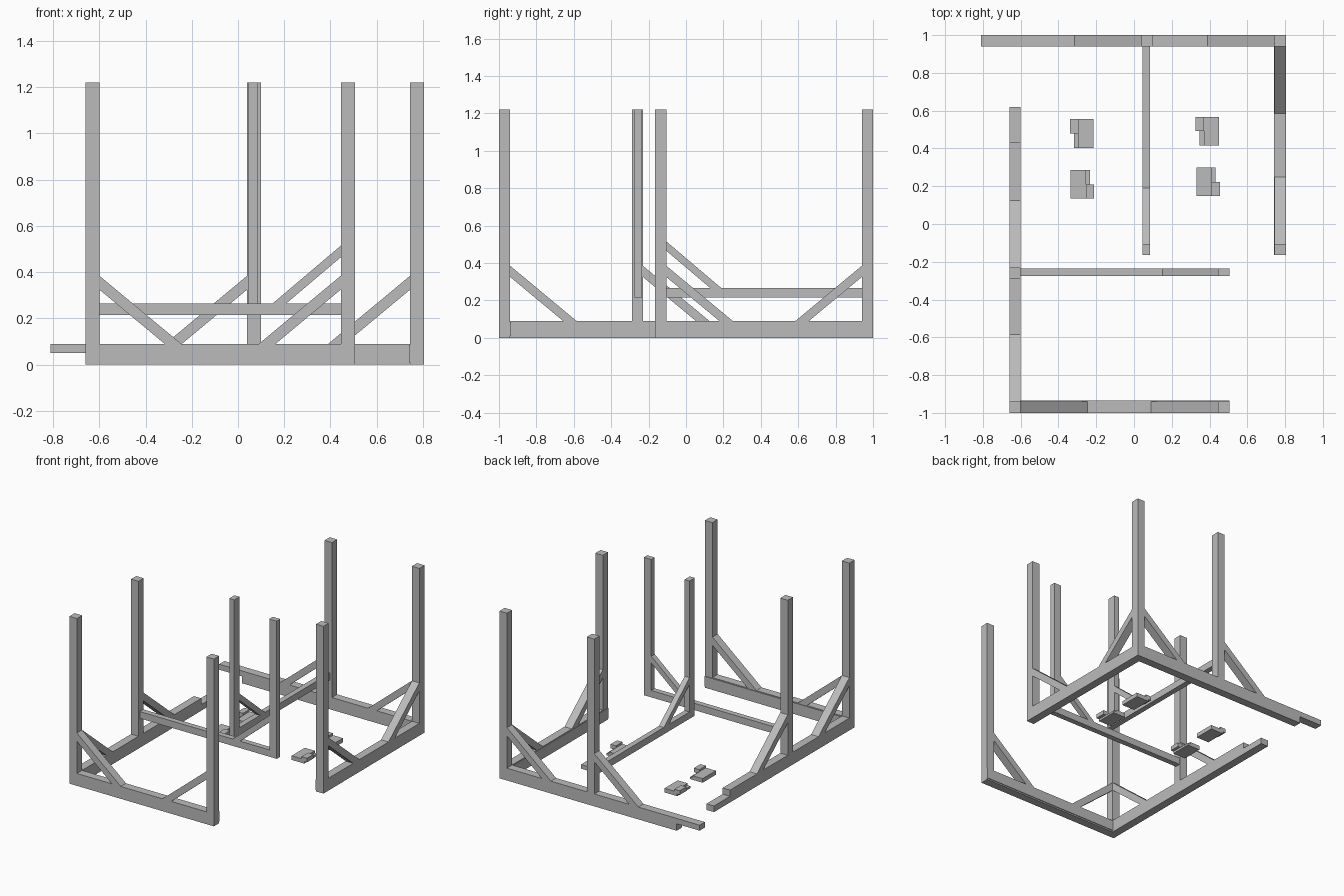
import bpy
import bmesh
from math import pi
from mathutils import Matrix, Vector

cube = bpy.data.objects.get("Cube")
if cube:
    bpy.data.objects.remove(cube, do_unlink=True)

grey = bpy.data.materials.new("timber_grey")
grey.use_nodes = True
tone = (0.5, 0.5, 0.5, 1)
grey.diffuse_color = tone
grey.node_tree.nodes["Principled BSDF"].inputs["Base Color"].default_value = tone


def finish(name, bm):
    bmesh.ops.recalc_face_normals(bm, faces=bm.faces)
    mesh = bpy.data.meshes.new(name)
    bm.to_mesh(mesh)
    bm.free()
    mesh.materials.append(grey)
    obj = bpy.data.objects.new(name, mesh)
    bpy.context.collection.objects.link(obj)
    return obj


def box(name, x, y, z):
    """Box from (min, max) ranges."""
    bm = bmesh.new()
    size = Matrix.Diagonal((x[1] - x[0], y[1] - y[0], z[1] - z[0], 1))
    mid = Matrix.Translation((sum(x) / 2, sum(y) / 2, sum(z) / 2))
    bmesh.ops.create_cube(bm, size=1, matrix=mid @ size)
    return finish(name, bm)


def prism(name, profile, axis, across):
    """Extrude a profile of (distance along axis, height) over the range across."""
    bm = bmesh.new()

    def place(a, z, c):
        return Vector((a, c, z)) if axis == "x" else Vector((c, a, z))
    face = bm.faces.new([bm.verts.new(place(a, z, across[0])) for a, z in profile])
    move = place(0, 0, across[1] - across[0])
    geom = bmesh.ops.extrude_face_region(bm, geom=[face])["geom"]
    bmesh.ops.translate(bm, vec=move, verts=[v for v in geom if isinstance(v, bmesh.types.BMVert)])
    return finish(name, bm)


def brace(name, axis, start, way, across, foot=0.09, rise=0.295, run=0.355, thick=0.06):
    """Diagonal strut leaning from a post face down to a beam top."""
    inner = run * (rise - thick) / rise
    prism(name, [(start, foot + rise), (start + way * run, foot),
                 (start + way * inner, foot), (start, foot + rise - thick)], axis, across)


# Bands shared by the frames
TOP, BEAM = 1.22, 0.09
FRONT, BACK = (-1.0, -0.94), (0.94, 1.0)
RIGHT, LEFT = (-0.66, -0.6), (0.745, 0.805)
FRONT_END, BACK_MID = (0.445, 0.505), (0.04, 0.1)
RIGHT_MID, LEFT_END = (-0.29, -0.23), (-0.165, -0.105)

# Tall posts
for name, x, y in (("front_corner_post", RIGHT, FRONT), ("front_end_post", FRONT_END, FRONT),
                   ("right_middle_post", RIGHT, RIGHT_MID), ("back_corner_post", LEFT, BACK),
                   ("back_middle_post", BACK_MID, BACK), ("left_end_post", LEFT, LEFT_END)):
    box(name, x, y, (0, TOP))

# Sill beams, two of them ending in half-lap tongues
box("front_sill", (-0.6, 0.445), FRONT, (0, BEAM))
box("left_sill", LEFT, (-0.105, 0.94), (0, BEAM))
prism("right_sill", [(-0.94, 0), (0.62, 0), (0.62, 0.045), (0.435, 0.045),
                     (0.435, BEAM), (-0.94, BEAM)], "y", RIGHT)
prism("back_sill", [(0.745, 0), (0.745, BEAM), (-0.81, BEAM), (-0.81, 0.05),
                    (-0.625, 0.05), (-0.625, 0)], "x", BACK)

# Thin strips on the inner sill faces
box("front_sill_strip", (-0.6, 0.505), (-0.95, -0.935), (0.01, 0.085))
box("left_sill_strip", (0.74, 0.755), (-0.165, 0.94), (0.01, 0.085))

# Lower braces
for name, axis, start, way, across in (
        ("front_corner_brace", "x", RIGHT[1], 1, FRONT),
        ("front_end_brace", "x", FRONT_END[0], -1, FRONT),
        ("back_middle_brace", "x", BACK_MID[0], -1, BACK),
        ("back_corner_brace", "x", LEFT[0], -1, BACK),
        ("right_corner_brace", "y", FRONT[1], 1, RIGHT),
        ("right_middle_brace", "y", RIGHT_MID[1], 1, RIGHT),
        ("left_end_brace", "y", LEFT_END[1], 1, LEFT),
        ("left_corner_brace", "y", BACK[0], -1, LEFT)):
    brace(name, axis, start, way, across)

# Raised inner frames: slim post, rail and brace
RAIL = (0.215, 0.265)
for name, axis, post, rail, way, across in (
        ("front_inner", "x", FRONT_END, (-0.6, 0.445), -1, (-0.275, -0.235)),
        ("back_inner", "y", LEFT_END, (-0.105, 0.94), 1, (0.045, 0.085))):
    for part, span, height in (("post", post, (RAIL[0], TOP)), ("rail", rail, RAIL)):
        x, y = (span, across) if axis == "x" else (across, span)
        box(name + "_" + part, x, y, height)
    start = post[0] if way < 0 else post[1]
    brace(name + "_brace", axis, start, way, across, RAIL[1], 0.25, 0.295, 0.05)

# Small floor clamps in facing pairs
for i, centre in enumerate(((-0.275, 0.345), (0.39, 0.357))):
    for j in range(2):
        spin = Matrix.Translation((*centre, 0)) @ Matrix.Rotation(j * pi, 4, "Z")
        for part, x, y, z in (("plate", (-0.02, 0.06), (0.058, 0.21), (0, 0.03)),
                              ("ledge", (-0.042, -0.02), (0.058, 0.21), (0, 0.015)),
                              ("catch", (-0.064, -0.02), (0.135, 0.21), (0.015, 0.045))):
            box(f"clamp_{part}_{i}{j}", x, y, z).matrix_world = spin
